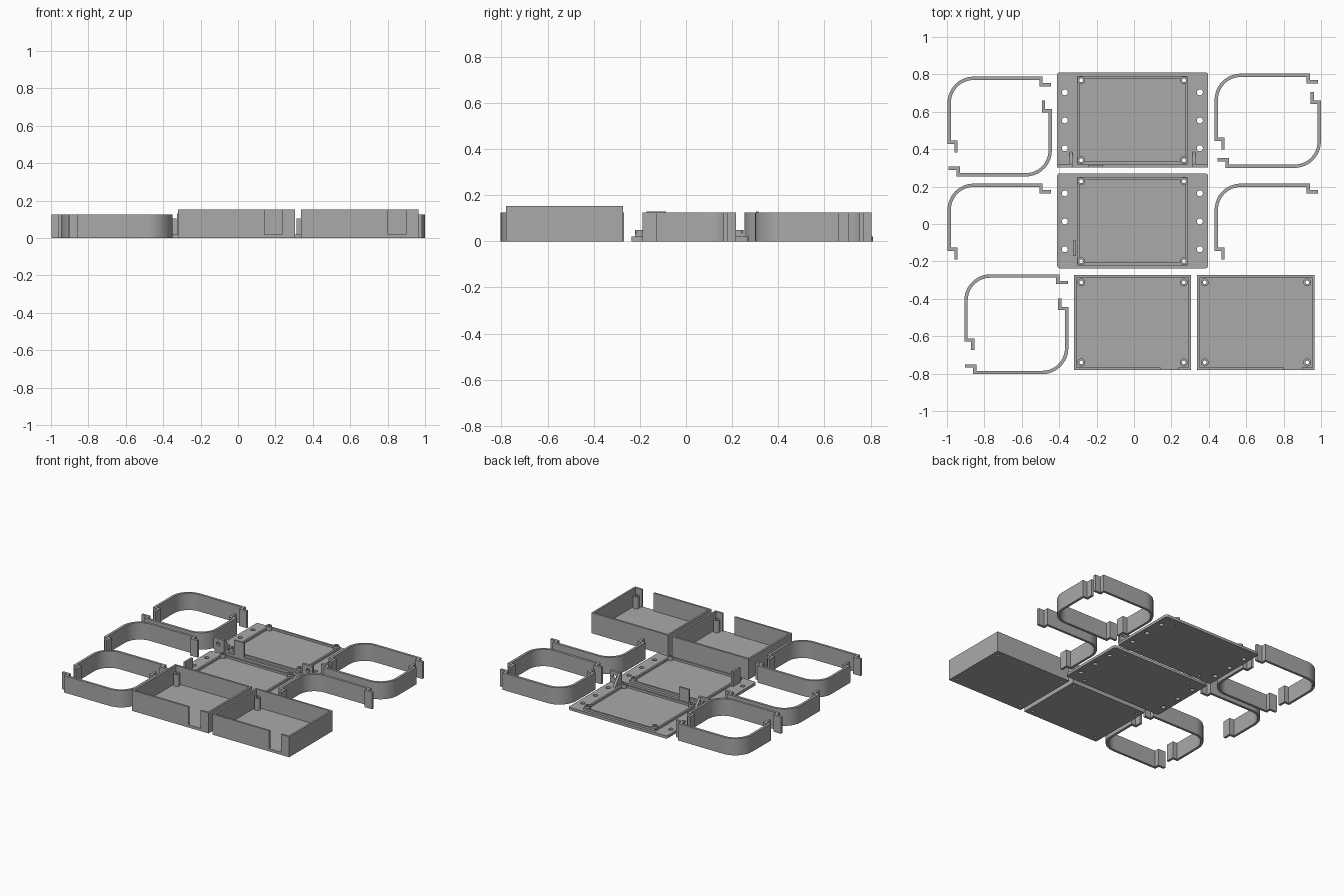
import bpy, bmesh, math
from mathutils import Vector

if "Cube" in bpy.data.objects:
    bpy.data.objects.remove(bpy.data.objects["Cube"])

grey = bpy.data.materials.new("plain_grey")
grey.diffuse_color = (0.4, 0.4, 0.4, 1)
grey.use_nodes = True
grey.node_tree.nodes["Principled BSDF"].inputs["Base Color"].default_value = grey.diffuse_color


def add(name, bm):
    bmesh.ops.recalc_face_normals(bm, faces=bm.faces)
    me = bpy.data.meshes.new(name)
    bm.to_mesh(me)
    bm.free()
    ob = bpy.data.objects.new(name, me)
    bpy.context.collection.objects.link(ob)
    me.materials.append(grey)
    return ob


def prism(name, pts, vec):
    """Extrude a closed outline along vec."""
    bm = bmesh.new()
    f = bm.faces.new([bm.verts.new(p) for p in pts])
    r = bmesh.ops.extrude_face_region(bm, geom=[f])
    bmesh.ops.translate(bm, vec=vec, verts=[v for v in r["geom"] if isinstance(v, bmesh.types.BMVert)])
    return add(name, bm)


def box(name, x0, x1, y0, y1, z0, z1):
    return prism(name, [(x0, y0, z0), (x1, y0, z0), (x1, y1, z0), (x0, y1, z0)], (0, 0, z1 - z0))


def cylinder(name, x, y, r, z0, z1, n=24):
    pts = [(x + r * math.cos(2 * math.pi * i / n), y + r * math.sin(2 * math.pi * i / n), z0) for i in range(n)]
    return prism(name, pts, (0, 0, z1 - z0))


def cut(ob, cutters):
    """Subtract the cutters, bake the result and remove the cutters."""
    for c in cutters:
        m = ob.modifiers.new("cut", "BOOLEAN")
        m.operation, m.object, m.solver = "DIFFERENCE", c, "EXACT"
    dg = bpy.context.evaluated_depsgraph_get()
    me = bpy.data.meshes.new_from_object(ob.evaluated_get(dg))
    ob.modifiers.clear()
    ob.data = me
    for c in cutters:
        bpy.data.objects.remove(c)
    return ob


def rounded(x0, x1, y0, y1, r, z):
    pts = []
    for cx, cy, a in ((x1 - r, y1 - r, 0), (x0 + r, y1 - r, 90), (x0 + r, y0 + r, 180), (x1 - r, y0 + r, 270)):
        for i in range(5):
            t = math.radians(a + i * 22.5)
            pts.append((cx + r * math.cos(t), cy + r * math.sin(t), z))
    return pts


def screw_post(name, x, y, z0, z1):
    cut(cylinder(name, x, y, 0.021, z0, z1), [cylinder("hole", x, y, 0.01, z0 - 0.1, z1 + 0.1)])


FLOOR = 0.02


# Mounting plate with a locating rim, screw posts and side holes
def plate(name, y0):
    posts = [(x, y0 + d) for x in (-0.283, 0.267) for d in (0.038, 0.465)]
    holes = [(x, y0 + d) for x in (-0.37, 0.352) for d in (0.102, 0.251, 0.401)]
    base = prism(name, rounded(-0.411, 0.396, y0, y0 + 0.508, 0.015, 0), (0, 0, FLOOR))
    cut(base, [cylinder("hole", x, y, 0.016, -0.1, 0.1) for x, y in holes]
        + [cylinder("hole", x, y, 0.01, -0.1, 0.1) for x, y in posts])
    rim = box(name + "_rim", -0.305, 0.286, y0 + 0.016, y0 + 0.487, FLOOR, 0.035)
    cut(rim, [box("inner", -0.291, 0.272, y0 + 0.03, y0 + 0.473, -0.1, 0.1)]
        + [cylinder("hole", x, y, 0.0205, -0.1, 0.1) for x, y in posts])
    for x, y in posts:
        screw_post(name + "_post", x, y, FLOOR, 0.05)


plate("rear_plate", 0.303)
plate("middle_plate", -0.237)

# Upright brackets with a hole and a triangular gusset on the rear plate
for x0, x1, g in ((-0.411, -0.328, -0.345), (0.313, 0.396, 0.313)):
    upright = box("bracket", x0, x1, 0.303, 0.322, FLOOR, 0.105)
    hx = (x0 + x1) / 2 + (-0.006 if g < 0 else 0.006)
    ring = [(hx + 0.015 * math.cos(i * math.pi / 12), 0.2, 0.065 + 0.015 * math.sin(i * math.pi / 12))
            for i in range(24)]
    cut(upright, [prism("hole", ring, (0, 0.3, 0))])
    prism("bracket_gusset", [(g, 0.322, FLOOR), (g, 0.385, FLOOR), (g, 0.322, 0.1)], (0.017, 0, 0))

# Upright locking tabs
box("rear_plate_tab", -0.245, -0.165, 0.303, 0.315, FLOOR, 0.13)
box("middle_plate_tab", -0.325, -0.309, -0.172, -0.087, FLOOR, 0.13)


# Open case with a slot in the front wall and four inner posts
def case(name, x0):
    x1, y0, y1, t = x0 + 0.627, -0.78, -0.273, 0.014
    posts = [(x0 + dx, y) for dx in (0.04, 0.588) for y in (-0.74, -0.312)]
    cut(box(name, x0, x1, y0, y1, 0, 0.152),
        [box("inside", x0 + t, x1 - t, y0 + t, y1 - t, FLOOR, 0.3),
         box("slot", x0 + 0.463, x0 + 0.56, y0 - 0.1, y0 + t + 0.01, FLOOR, 0.3)]
        + [cylinder("hole", x, y, 0.01, -0.1, 0.1) for x, y in posts])
    for x, y in posts:
        screw_post(name + "_post", x, y, FLOOR, 0.11)


case("left_case", -0.322)
case("right_case", 0.338)

# Clamp band: half a rounded loop with hooked ends
R, CX, CY = 0.131, -0.857, 0.648
path = [(-0.444, 0.744), (-0.497, 0.744), (-0.497, 0.779)]
path += [(CX + R * math.cos(math.radians(90 + 7.5 * i)), CY + R * math.sin(math.radians(90 + 7.5 * i)))
         for i in range(13)]
path += [(-0.988, 0.437), (-0.952, 0.437), (-0.952, 0.383)]


def band(name, dx, dy, turned=False):
    pts = [Vector((-1.436 - x, 1.042 - y) if turned else (x, y)) + Vector((dx, dy)) for x, y in path]
    sides = ([], [])
    for i, p in enumerate(pts):
        a = (p - pts[i - 1]).normalized() if i else (pts[1] - p).normalized()
        b = (pts[i + 1] - p).normalized() if i < len(pts) - 1 else a
        na, nb = Vector((-a.y, a.x)), Vector((-b.y, b.x))
        off = (na + nb) * (0.009 / (1 + na.dot(nb)))
        sides[0].append((*(p + off), 0))
        sides[1].append((*(p - off), 0))
    prism(name, sides[0] + sides[1][::-1], (0, 0, 0.125))


band("rear_left_band", 0, 0)
band("rear_left_band_mate", 0, 0, True)
band("middle_left_band", 0, -0.572)
band("rear_right_band", 1.428, 0.016)
band("rear_right_band_mate", 1.438, 0.046, True)
band("middle_right_band", 1.428, -0.572)
band("front_left_band", 0.09, -1.057)
band("front_left_band_mate", 0.088, -1.057, True)

# Smooth the curved walls, keep corners sharp
for ob in bpy.data.objects:
    ob.select_set(True)
    bpy.context.view_layer.objects.active = ob
bpy.ops.object.shade_smooth_by_angle(angle=math.radians(30))
